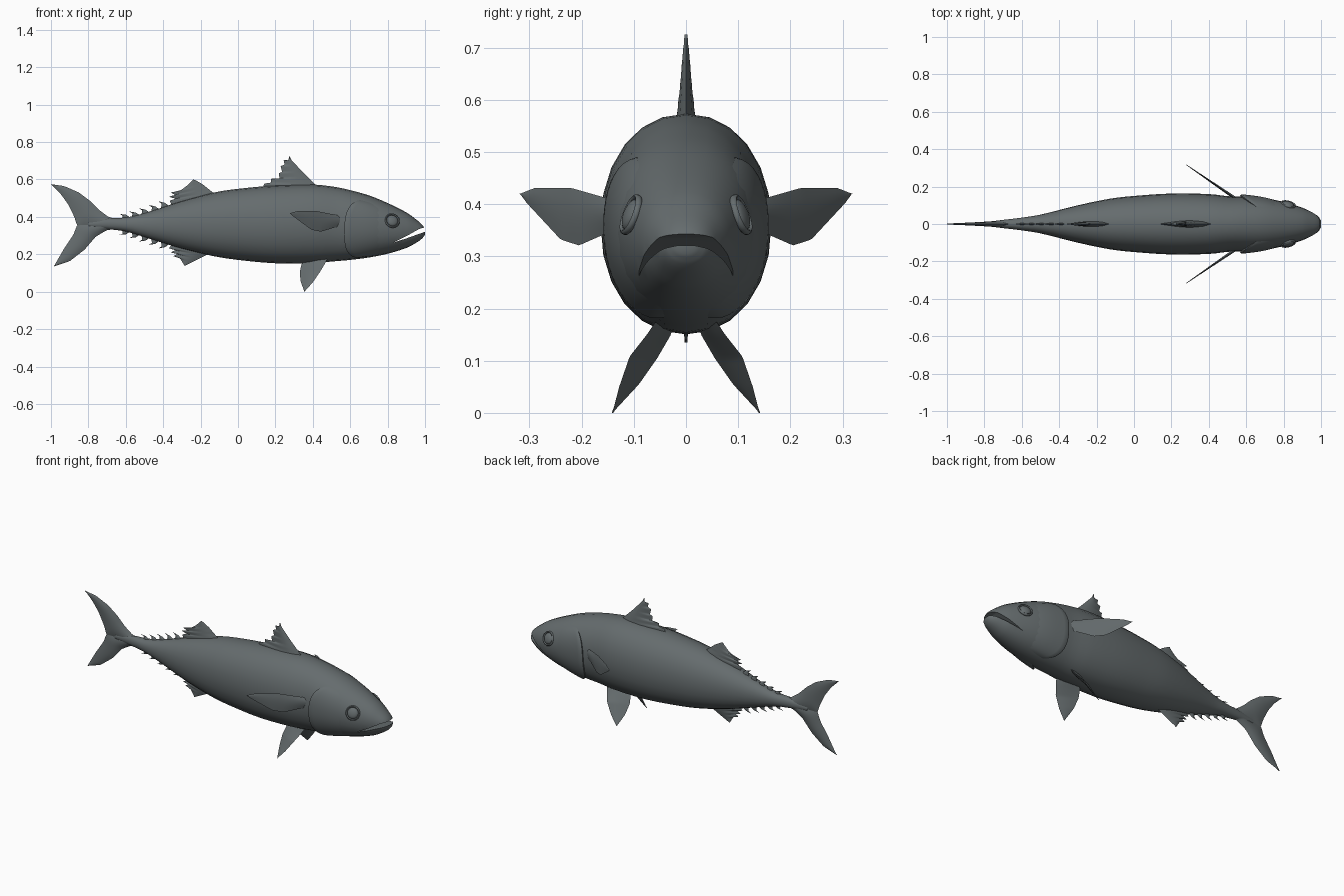
import bpy, bmesh, math
from mathutils import Vector

if "Cube" in bpy.data.objects:
    bpy.data.objects.remove(bpy.data.objects["Cube"])

skin = bpy.data.materials.new("slate grey")
skin.diffuse_color = (0.13, 0.15, 0.155, 1)
skin.use_nodes = True
skin.node_tree.nodes["Principled BSDF"].inputs["Base Color"].default_value = skin.diffuse_color


def finish(name, bm, angle=40):
    bmesh.ops.remove_doubles(bm, verts=bm.verts, dist=0.0003)
    bmesh.ops.recalc_face_normals(bm, faces=bm.faces)
    me = bpy.data.meshes.new(name)
    bm.to_mesh(me)
    bm.free()
    ob = bpy.data.objects.new(name, me)
    bpy.context.collection.objects.link(ob)
    me.materials.append(skin)
    smooth(ob, angle)
    return ob


def smooth(ob, angle):
    bpy.ops.object.select_all(action='DESELECT')
    ob.select_set(True)
    bpy.context.view_layer.objects.active = ob
    bpy.ops.object.shade_smooth_by_angle(angle=math.radians(angle))


def grid(bm, rows, closed=False):
    vr = [[bm.verts.new(p) for p in r] for r in rows]
    n = len(rows[0])
    for a, b in zip(vr, vr[1:]):
        for j in range(n if closed else n - 1):
            k = (j + 1) % n
            bm.faces.new((a[j], a[k], b[k], b[j]))
    return vr


# body stations: x, top z, bottom z, half width
ST = [(-0.80, .375, .345, .010), (-0.70, .392, .335, .022), (-0.60, .397, .322, .034),
      (-0.50, .420, .292, .050), (-0.30, .485, .230, .100), (-0.13, .530, .190, .135),
      (0.0, .550, .170, .150), (0.2, .568, .152, .163), (0.4, .573, .153, .160),
      (0.52, .560, .163, .147), (0.6, .543, .170, .145), (0.7, .515, .183, .138),
      (0.8, .474, .203, .118), (0.9, .424, .234, .087), (0.95, .388, .260, .064),
      (0.985, .358, .285, .042), (1.0, .336, .305, .018)]


def station(x):
    i = max(0, min(len(ST) - 2, sum(s[0] <= x for s in ST) - 1))
    p0, p1, p2, p3 = (ST[max(0, min(len(ST) - 1, k))] for k in range(i - 1, i + 3))
    h = p2[0] - p1[0]
    t = (x - p1[0]) / h
    out = []
    for c in (1, 2, 3):
        m1 = (p2[c] - p0[c]) / (p2[0] - p0[0]) * h
        m2 = (p3[c] - p1[c]) / (p3[0] - p1[0]) * h
        out.append((2*t**3 - 3*t*t + 1) * p1[c] + (t**3 - 2*t*t + t) * m1
                   + (3*t*t - 2*t**3) * p2[c] + (t**3 - t*t) * m2)
    return out


def skin_point(x, a, off=0.0):
    top, bot, w = station(x)
    c, s = math.cos(a), math.sin(a)
    e = 2 / 2.12
    y = (w + off) * math.copysign(abs(c) ** e, c)
    z = (top + bot) / 2 + ((top - bot) / 2 + off) * math.copysign(abs(s) ** e, s)
    return Vector((x, y, z))


# body with head
bm = bmesh.new()
xs = []
for a, b in zip(ST, ST[1:]):
    xs += [a[0] + (b[0] - a[0]) * k / 3 for k in range(3)]
xs.append(1.0)
SIDES = 24
vr = grid(bm, [[skin_point(x, math.tau * j / SIDES) for j in range(SIDES)] for x in xs], True)
bm.faces.new(vr[0])
bm.faces.new(vr[-1])
body = finish("body", bm)

# mouth slot cut between the jaws
bm = bmesh.new()
slot = [(0.83, .262), (0.90, .285), (1.03, .331), (1.03, .352), (0.97, .336), (0.90, .297)]
vr = grid(bm, [[(x, y, z) for x, z in slot] for y in (-0.2, 0.2)], True)
bm.faces.new(vr[0])
bm.faces.new(vr[1])
cutter = finish("mouth_cutter", bm)
cutter.hide_render = True
mod = body.modifiers.new("mouth", 'BOOLEAN')
mod.operation, mod.solver, mod.object = 'DIFFERENCE', 'EXACT', cutter
bpy.context.view_layer.objects.active = body
bpy.ops.object.modifier_apply(modifier="mouth")
bpy.data.objects.remove(cutter)
smooth(body, 40)


def resample(pts, n):
    pts = [Vector(p) for p in pts]
    ls = [(b - a).length for a, b in zip(pts, pts[1:])]
    out = []
    for k in range(n + 1):
        d, i = sum(ls) * k / n, 0
        while i < len(ls) - 1 and d > ls[i]:
            d -= ls[i]
            i += 1
        out.append(pts[i].lerp(pts[i + 1], min(1, d / ls[i])))
    return out


def fin(name, lead, trail, thick, n=28, m=6):
    """Lens-section blade between two edges that run from root to tip."""
    A, B = resample(lead, n), resample(trail, n)
    nor = (B[n // 3] - A[n // 3]).cross(A[n] - (A[0] + B[0]) / 2).normalized()
    rows = []
    for i in range(n + 1):
        t = thick * (1 - 0.85 * i / n)
        f = [A[i].lerp(B[i], j / m) for j in range(m + 1)]
        th = [t * math.sin(math.pi * (j / m) ** 0.8) for j in range(m + 1)]
        rows.append([f[j] + nor * th[j] for j in range(m + 1)]
                    + [f[j] - nor * th[j] for j in range(m - 1, 0, -1)])
    bm = bmesh.new()
    grid(bm, rows, True)
    bmesh.ops.dissolve_degenerate(bm, edges=bm.edges, dist=0.0002)
    return finish(name, bm, 50)


def flat(pts):
    return [(x, 0, z) for x, z in pts]


# back, belly and tail fins
fin("front_dorsal_fin",
    flat([(.44, .545), (.41, .575), (.35, .635), (.285, .705), (.275, .725)]),
    flat([(.13, .545), (.14, .578), (.175, .583), (.178, .604), (.222, .606), (.218, .634),
          (.236, .640), (.228, .672), (.25, .680), (.243, .704), (.268, .702), (.275, .725)]),
    .02, 48)
fin("rear_dorsal_fin",
    flat([(-.11, .515), (-.14, .535), (-.19, .575), (-.225, .595), (-.24, .60)]),
    flat([(-.35, .45), (-.365, .487), (-.335, .497), (-.37, .508), (-.335, .518), (-.36, .530),
          (-.31, .54), (-.275, .565), (-.24, .60)]), .016, 40)
fin("anal_fin",
    flat([(-.14, .21), (-.17, .195), (-.22, .17), (-.265, .148), (-.285, .138)]),
    flat([(-.35, .255), (-.37, .232), (-.335, .222), (-.36, .210), (-.325, .202), (-.345, .190),
          (-.31, .178), (-.285, .138)]), .014, 40)
fin("upper_tail_lobe",
    flat([(-.62, .385), (-.69, .398), (-.74, .435), (-.79, .485), (-.85, .53), (-.93, .565), (-1, .575)]),
    flat([(-.68, .335), (-.77, .335), (-.86, .352), (-.875, .40), (-.91, .47), (-.95, .525), (-1, .575)]), .018)
fin("lower_tail_lobe",
    flat([(-.62, .337), (-.70, .330), (-.76, .295), (-.82, .225), (-.90, .163), (-.985, .135)]),
    flat([(-.68, .385), (-.77, .375), (-.86, .357), (-.88, .305), (-.93, .23), (-.985, .135)]), .018)

# finlets along the tail stem
for i in range(5):
    x = -0.385 - 0.052 * i
    for side, k in (("upper", 0), ("lower", 1)):
        z = station(x)[k]
        s = 1 if k == 0 else -1
        h = s * (.032 - .002 * i)
        d = -s * .006 * (1 if k == 0 else 1.3)
        tip = (x - .04, z + h + d)
        fin(f"{side}_finlet_{i + 1}",
            flat([(x + .025, z - s * .006), (x - .005, z + h * .55), tip]),
            flat([(x - .03, z - s * .02), (x - .022, z + h * .35), tip]), .008, 8, 4)

for side, s in (("left", 1), ("right", -1)):
    # swept side fins
    def pec(pts):
        return [(.53 - (y - .145) * 1.46, s * y, z) for y, z in pts]
    fin(side + "_pectoral_fin",
        pec([(.125, .402), (.15, .411), (.22, .431), (.29, .431), (.318, .42)]),
        pec([(.125, .350), (.155, .343), (.205, .321), (.24, .332), (.305, .402), (.318, .42)]), .009)
    # belly fins
    fin(side + "_pelvic_fin",
        [(.48, s * .055, .18), (.465, s * .075, .15), (.44, s * .108, .108), (.40, s * .128, .05), (.355, s * .141, 0)],
        [(.37, s * .02, .175), (.34, s * .03, .148), (.33, s * .055, .105), (.335, s * .09, .055), (.355, s * .141, 0)], .01)

    # gill cover: raised shell with a curved rear edge
    rows = []
    for i in range(25):
        v = -1 + i / 12
        a = math.radians(-12 + 62 * v)
        back = .568 + .085 * abs(v) ** 2.6
        edge = .013 * (1 - abs(v) ** 6)
        row = [skin_point(back + .003, a, -.006), skin_point(back, a, edge * .7)]
        for j in range(9):
            q = j / 8
            row.append(skin_point(back + .008 + (.76 - back) * q, a, edge * (1 - q) ** .8 - .003 * q))
        rows.append([(p.x, s * p.y, p.z) for p in row])
    bm = bmesh.new()
    grid(bm, rows)
    gill = finish(side + "_gill_cover", bm, 45)
    if sum(p.normal.y * s for p in gill.data.polygons) < 0:
        gill.data.flip_normals()

    # eye and raised rim
    c = skin_point(.825, math.radians(19))
    out = Vector((.28, 1, .38)).normalized()
    rot = out.to_track_quat('Z', 'Y')

    def place(p):
        q = c + rot @ Vector(p)
        return (q.x, s * q.y, q.z)
    bm = bmesh.new()
    grid(bm, [[place((.031 * math.cos(t) * math.cos(e), .031 * math.sin(t) * math.cos(e),
                      .013 * math.sin(e))) for t in [math.tau * j / 24 for j in range(24)]]
              for e in [math.pi / 2 * (k / 4 - 1) for k in range(9)]], True)
    finish(side + "_eye", bm)
    bm = bmesh.new()
    grid(bm, [[place(((.036 + .005 * math.cos(e)) * math.cos(t), (.036 + .005 * math.cos(e)) * math.sin(t),
                      .007 * math.sin(e))) for e in [math.tau * j / 8 for j in range(8)]]
              for t in [math.tau * k / 28 for k in range(29)]], True)
    finish(side + "_eye_rim", bm, 60)
